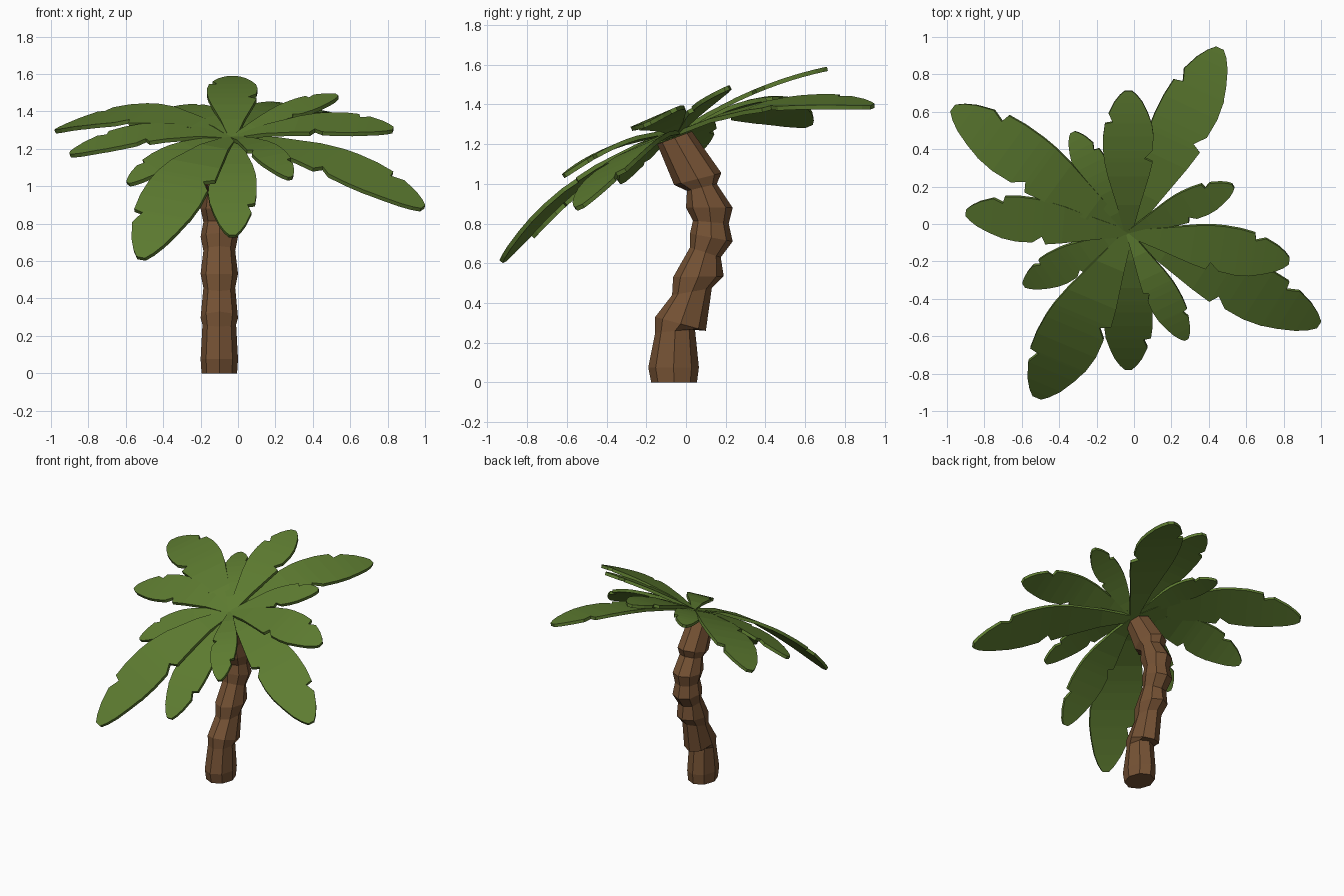
import bpy, math
from mathutils import Vector

if "Cube" in bpy.data.objects:
    bpy.data.objects.remove(bpy.data.objects["Cube"])


def material(name, rgb):
    m = bpy.data.materials.new(name)
    m.diffuse_color = (*rgb, 1)
    m.use_nodes = True
    m.node_tree.nodes["Principled BSDF"].inputs["Base Color"].default_value = m.diffuse_color
    return m


def make_object(name, verts, faces, mat):
    me = bpy.data.meshes.new(name)
    me.from_pydata(verts, [], faces)
    me.update()
    ob = bpy.data.objects.new(name, me)
    bpy.context.collection.objects.link(ob)
    me.materials.append(mat)
    return ob


bark = material("bark", (0.18, 0.085, 0.035))
green = material("leaf_green", (0.11, 0.2, 0.03))

# Trunk: octagonal rings given by front point (y, z), back point (y, z), x radius
rings = [(-.175, 0, .055, 0, .095), (-.19, .075, .065, .075, .1),
         (-.155, .25, .045, .27, .09), (-.155, .33, .10, .26, .1),
         (-.07, .44, .13, .475, .085), (-.065, .53, .19, .535, .1),
         (.02, .68, .175, .63, .085), (.02, .75, .235, .71, .1),
         (.035, .815, .215, .80, .085), (0, .88, .235, .88, .1),
         (.005, .965, .155, 1.0, .085), (-.06, .995, .178, 1.055, .1),
         (-.145, 1.2, .03, 1.265, .085)]
N = 8
verts, faces = [], []
for y0, z0, y1, z1, r in rings:
    for k in range(N):
        a = math.tau * k / N
        f = 0.5 + 0.5 * math.sin(a)
        verts.append((-.1 + r * math.cos(a), y0 + (y1 - y0) * f, z0 + (z1 - z0) * f))
for i in range(len(rings) - 1):
    for k in range(N):
        a, b = i * N + k, i * N + (k + 1) % N
        faces.append((a, b, b + N, a + N))
faces.append(tuple(reversed(range(N))))
faces.append(tuple(range((len(rings) - 1) * N, len(rings) * N)))
make_object("trunk", verts, faces, bark)

# Leaf outline: position along the rib, width on the two sides (torn notches included)
outline = [(0, .15, .15), (.2, .47, .47), (.4, .82, .82), (.5, .95, .96),
           (.525, .97, .64), (.58, 1, .95), (.68, 1, 1), (.77, .93, .93),
           (.78, .62, .9), (.84, .78, .78), (.92, .56, .56), (.97, .34, .34), (1, .14, .14)]
crown = Vector((-.03, -.05, 1.265))
axis = Vector((0, -.4, .92)).normalized()


def leaf(name, tip, mid_z, half_width):
    tip = Vector(tip)
    mid = (crown + tip) / 2
    mid.z = mid_z
    ctrl = 2 * mid - (crown + tip) / 2
    side = axis.cross(tip - crown).normalized()
    mirrored = tip.x < -.1
    verts = []
    for t, far, near in outline:
        p = crown * (1 - t) ** 2 + ctrl * 2 * t * (1 - t) + tip * t * t
        left, right = (near, far) if mirrored else (far, near)
        verts += [p + side * left * half_width, p - side * right * half_width]
    faces = [(2 * i, 2 * i + 1, 2 * i + 3, 2 * i + 2) for i in range(len(outline) - 1)]
    ob = make_object(name, verts, faces, green)
    s = ob.modifiers.new("thickness", "SOLIDIFY")
    s.thickness = .022
    s.offset = -1


# Crown of leaves: tip, height at mid length, half width
leaves = [((.46, .94, 1.40), 1.41, .16), ((-.97, .62, 1.31), 1.39, .16),
          ((-.03, .71, 1.59), 1.47, .135), ((-.33, .49, 1.43), 1.39, .09),
          ((.53, .20, 1.49), 1.40, .09), ((-.90, .06, 1.18), 1.29, .13),
          ((-.59, -.33, 1.02), 1.19, .10), ((-.52, -.93, .62), 1.06, .175),
          ((-.03, -.78, .74), 1.07, .13), ((.28, -.62, 1.05), 1.21, .09),
          ((.99, -.54, .89), 1.15, .16), ((.83, -.20, 1.31), 1.34, .135)]
for i, (tip, mid_z, w) in enumerate(leaves):
    leaf(f"palm_leaf_{i + 1}", tip, mid_z, w)
